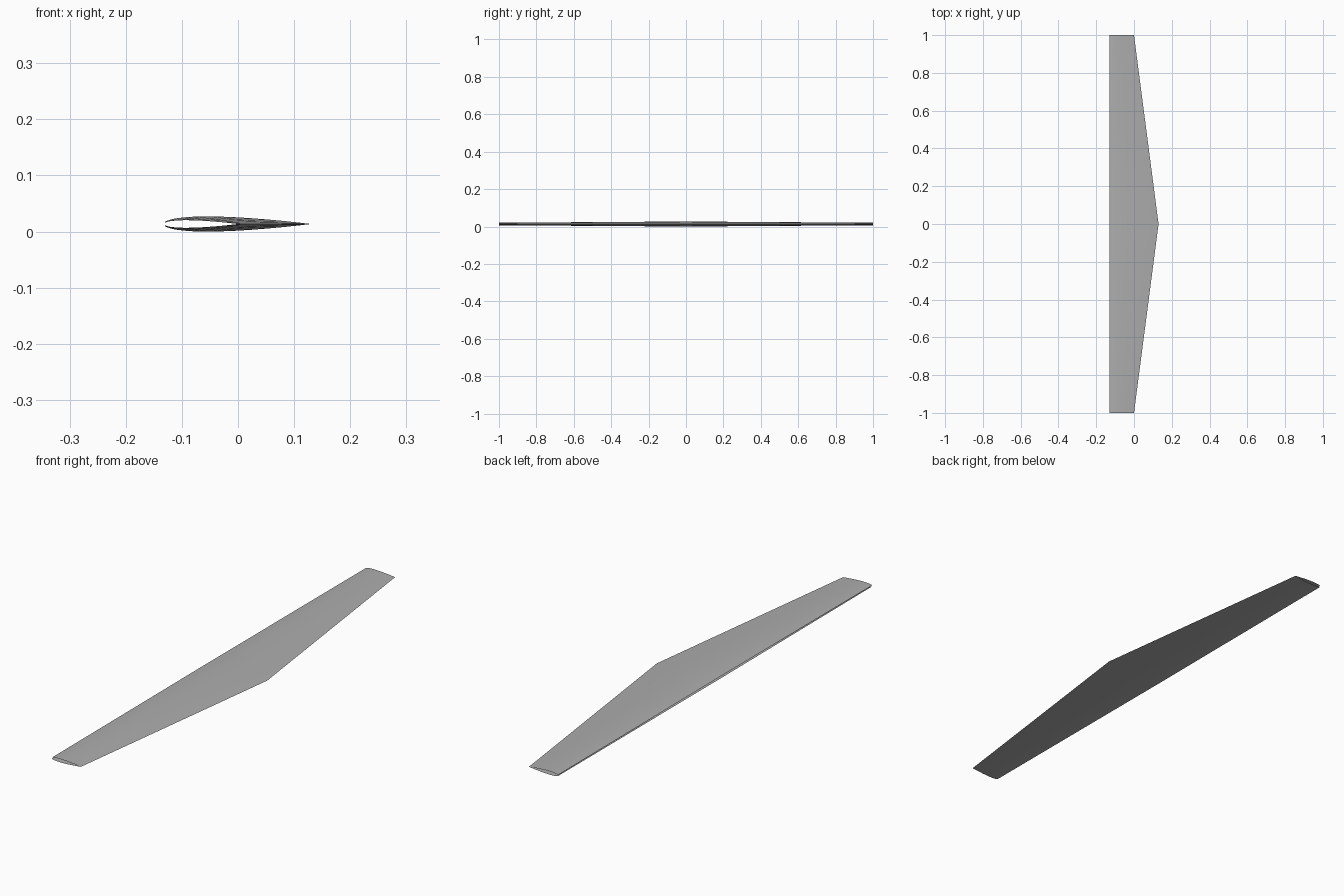
import bpy
import bmesh
from math import sqrt

cube = bpy.data.objects.get("Cube")
if cube:
    bpy.data.objects.remove(cube, do_unlink=True)

LEADING_X = -0.13
ROOT_CHORD, TIP_CHORD = 0.26, 0.13
HALF_SPAN = 1.0
THICKNESS = 0.104
MID_Z = 0.0135
STATIONS = [0.0125, 0.025, 0.05, 0.075, 0.1, 0.15, 0.2, 0.25, 0.3,
            0.4, 0.5, 0.6, 0.7, 0.8, 0.9, 0.95, 1.0]


def half_thickness(s):
    """Symmetric aerofoil, closed at the trailing edge."""
    return 5 * THICKNESS * (0.2969 * sqrt(s) - 0.126 * s - 0.3516 * s**2
                            + 0.2843 * s**3 - 0.1036 * s**4)


def section(bm, chord, y):
    """Open loop: upper nose, round the trailing edge, to the lower nose."""
    first = STATIONS[0]
    path = [(s, 1) for s in STATIONS] + [(s, -1) for s in reversed(STATIONS[:-1])]
    return [bm.verts.new((LEADING_X + chord * (s - first) / (1 - first), y,
                          MID_Z + side * chord * half_thickness(s)))
            for s, side in path]


# Painted metal
grey = bpy.data.materials.new("light grey")
grey.use_nodes = True
colour = (0.42, 0.42, 0.42, 1)
grey.diffuse_color = colour
grey.node_tree.nodes["Principled BSDF"].inputs["Base Color"].default_value = colour

# Half wing skin, lofted from root to tip, with open tip and nose
bm = bmesh.new()
root = section(bm, ROOT_CHORD, 0)
tip = section(bm, TIP_CHORD, HALF_SPAN)
for i in range(len(root) - 1):
    bm.faces.new((root[i], tip[i], tip[i + 1], root[i + 1]))
bm.normal_update()
top = max(bm.faces, key=lambda f: f.calc_center_median().z)
if top.normal.z < 0:
    bmesh.ops.reverse_faces(bm, faces=bm.faces[:])
mesh = bpy.data.meshes.new("wing_skin")
bm.to_mesh(mesh)
bm.free()
mesh.materials.append(grey)

wing = bpy.data.objects.new("wing_skin", mesh)
bpy.context.collection.objects.link(wing)

# Mirror to the other half
mirror = wing.modifiers.new("other_half", 'MIRROR')
mirror.use_axis = (False, True, False)
mirror.use_clip = True

bpy.ops.object.select_all(action='DESELECT')
wing.select_set(True)
bpy.context.view_layer.objects.active = wing
bpy.ops.object.shade_smooth_by_angle(angle=0.5)
